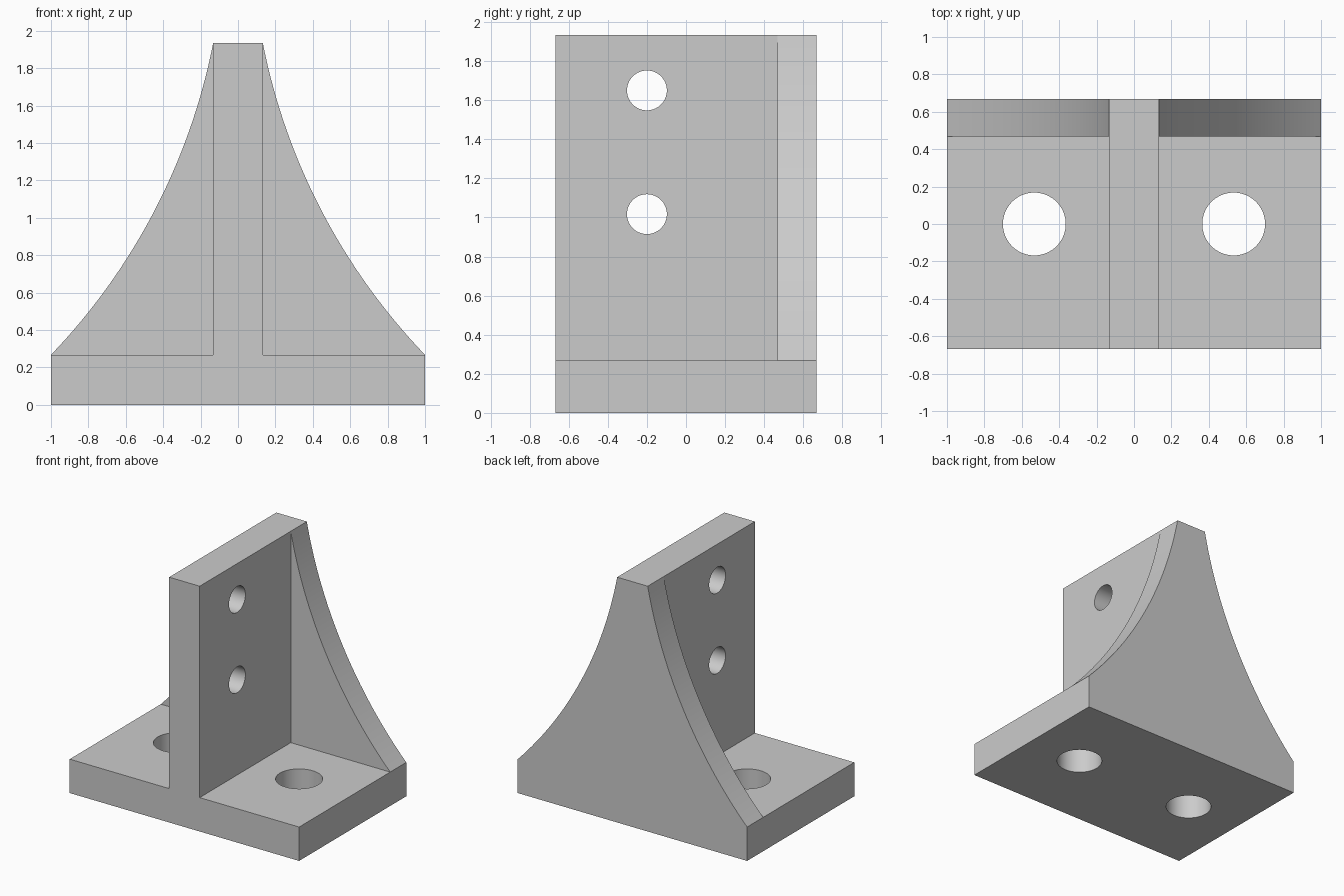
import bpy
import bmesh
from math import atan2, cos, hypot, radians, sin
from mathutils import Matrix

cube = bpy.data.objects.get("Cube")
if cube:
    bpy.data.objects.remove(cube, do_unlink=True)

HALF_W, HALF_D, HEIGHT = 1.0, 0.667, 1.933
BASE_T, WALL_HALF, RIB_FRONT = 0.267, 0.133, 0.467
CURVE_STEPS = 32

grey = bpy.data.materials.new("plain grey")
grey.use_nodes = True
colour = (0.6, 0.6, 0.6, 1)
grey.diffuse_color = colour
grey.node_tree.nodes["Principled BSDF"].inputs["Base Color"].default_value = colour


def add_object(name, bm):
    bmesh.ops.recalc_face_normals(bm, faces=bm.faces)
    mesh = bpy.data.meshes.new(name)
    bm.to_mesh(mesh)
    bm.free()
    mesh.materials.append(grey)
    obj = bpy.data.objects.new(name, mesh)
    bpy.context.collection.objects.link(obj)
    return obj


def extrude_profile(name, right_half, y0, y1):
    """Mirror a half outline (bottom to top) in x and extrude it along y."""
    outline = right_half + [(-x, z) for x, z in reversed(right_half)]
    bm = bmesh.new()
    face = bm.faces.new([bm.verts.new((x, y0, z)) for x, z in outline])
    new = bmesh.ops.extrude_face_region(bm, geom=[face])["geom"]
    verts = [v for v in new if isinstance(v, bmesh.types.BMVert)]
    bmesh.ops.translate(bm, verts=verts, vec=(0, y1 - y0, 0))
    return add_object(name, bm)


def cylinder(name, centre, radius, depth, axis):
    bm = bmesh.new()
    turn = Matrix.Rotation(radians(90), 4, "Y") if axis == "X" else Matrix()
    bmesh.ops.create_cone(bm, cap_ends=True, segments=64, radius1=radius,
                          radius2=radius, depth=depth,
                          matrix=Matrix.Translation(centre) @ turn)
    obj = add_object(name, bm)
    obj.hide_render = True
    return obj


def combine(target, tool, operation):
    mod = target.modifiers.new(tool.name, "BOOLEAN")
    mod.object, mod.operation, mod.solver = tool, operation, "EXACT"
    bpy.context.view_layer.objects.active = target
    bpy.ops.object.modifier_apply(modifier=mod.name)
    bpy.data.objects.remove(tool, do_unlink=True)


def concave_arc(start, end, radius):
    """Arc from start to end, bulging towards the middle of the model."""
    dx, dz = end[0] - start[0], end[1] - start[1]
    chord = hypot(dx, dz)
    reach = (radius ** 2 - chord ** 2 / 4) ** 0.5 / chord
    cx = (start[0] + end[0]) / 2 + dz * reach
    cz = (start[1] + end[1]) / 2 - dx * reach
    a0, a1 = [atan2(z - cz, x - cx) % radians(360) for x, z in (start, end)]
    angles = [a0 + (a1 - a0) * i / CURVE_STEPS for i in range(1, CURVE_STEPS)]
    return [start] + [(cx + radius * cos(a), cz + radius * sin(a)) for a in angles] + [end]


# Base plate and upright wall share one inverted T section
bracket = extrude_profile("bracket", [
    (HALF_W, 0), (HALF_W, BASE_T), (WALL_HALF, BASE_T), (WALL_HALF, HEIGHT)],
    -HALF_D, HALF_D)

# Curved rear gusset
arc = concave_arc((HALF_W, BASE_T), (WALL_HALF, HEIGHT), 3.333)
gusset = extrude_profile("rear_gusset", [(HALF_W, 0)] + arc, RIB_FRONT, HALF_D)
combine(bracket, gusset, "UNION")

# Bolt holes through the base and the wall
for x in (-0.533, 0.533):
    combine(bracket, cylinder("base_hole", (x, 0, BASE_T / 2), 0.168, 1, "Z"), "DIFFERENCE")
for z in (1.017, 1.65):
    combine(bracket, cylinder("wall_hole", (0, -0.2, z), 0.102, 1, "X"), "DIFFERENCE")

# Smooth curves, crisp corners
bpy.ops.object.select_all(action="DESELECT")
bracket.select_set(True)
bpy.context.view_layer.objects.active = bracket
bpy.ops.object.shade_smooth_by_angle(angle=radians(20))
